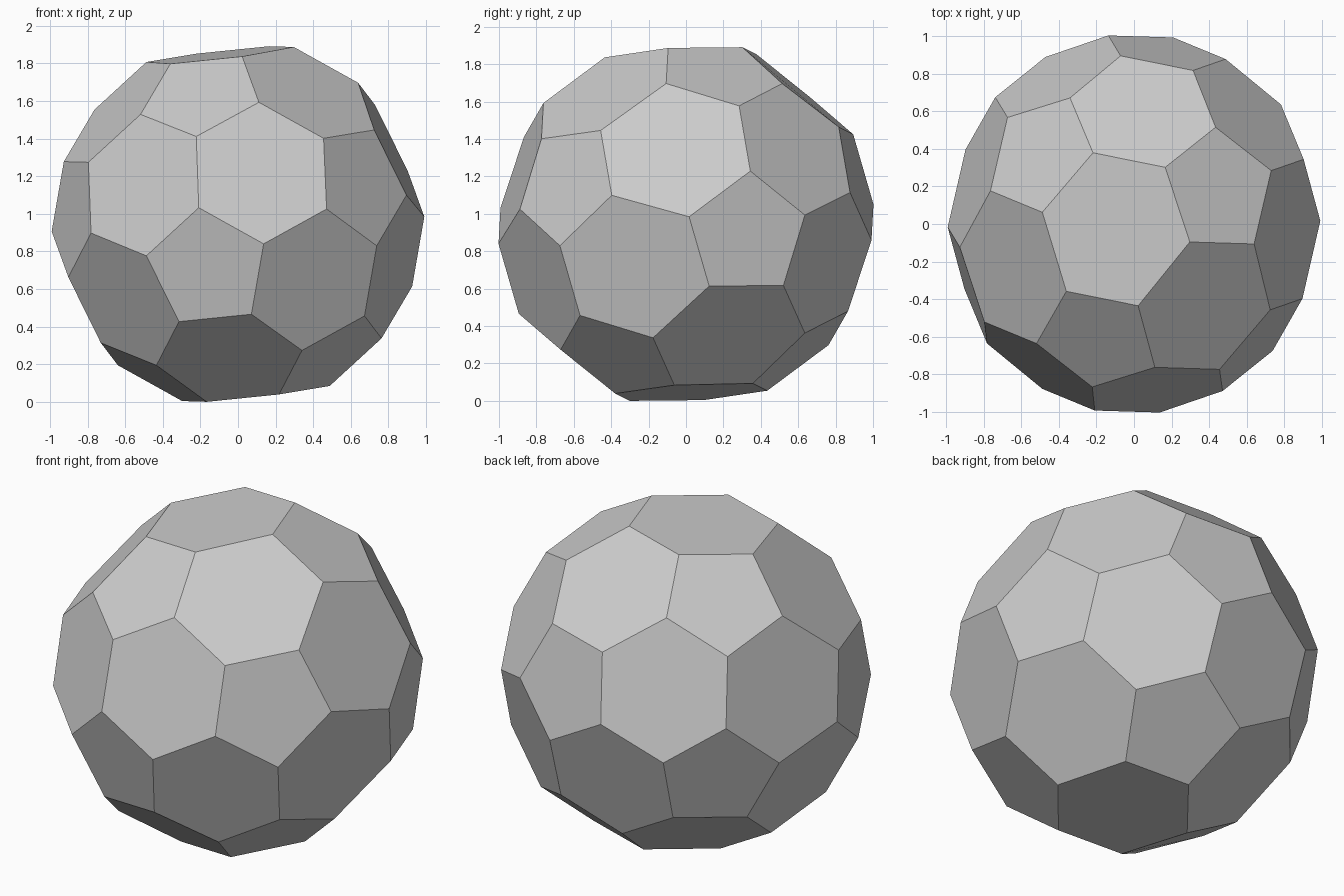
import bpy
import bmesh
from math import cos, sin, radians
from mathutils import Vector

cube = bpy.data.objects.get("Cube")
if cube:
    bpy.data.objects.remove(cube, do_unlink=True)

# Single plain material
grey = bpy.data.materials.new("light_grey")
grey.use_nodes = True
colour = (0.6, 0.6, 0.6, 1.0)
grey.diffuse_color = colour
grey.node_tree.nodes["Principled BSDF"].inputs["Base Color"].default_value = colour

# Tilted frame: a pentagon axis, and the direction of one neighbouring pentagon
pole = Vector((-0.167, -0.954, -0.247)).normalized()
side = Vector((1.825, -0.541, 0.809))
side = (side - pole * side.dot(pole)).normalized()
across = pole.cross(side)

# Corner rings of one half: height along the axis, radius, angles around each fifth
rings = [
    (0.96, 0.336, (0,)),
    (0.749, 0.675, (0,)),
    (0.549, 0.843, (-22.5, 22.5)),
    (0.191, 0.973, (-11.6, 11.6)),
]

# Five-fold corners, each repeated at the opposite point of the ball
ball = bmesh.new()
for height, radius, offsets in rings:
    for fifth in range(5):
        for offset in offsets:
            a = radians(72 * fifth + offset)
            corner = pole * height + (side * cos(a) + across * sin(a)) * radius
            ball.verts.new(corner)
            ball.verts.new(-corner)
bmesh.ops.convex_hull(ball, input=ball.verts[:])

# Merge the hull triangles into pentagons and hexagons
bmesh.ops.dissolve_limit(ball, angle_limit=radians(14), verts=ball.verts[:], edges=ball.edges[:])

# Stand it on the ground
lowest = min(v.co.z for v in ball.verts)
bmesh.ops.translate(ball, vec=(0, 0, -lowest), verts=ball.verts[:])
bmesh.ops.recalc_face_normals(ball, faces=ball.faces[:])

mesh = bpy.data.meshes.new("faceted_ball")
ball.to_mesh(mesh)
ball.free()
mesh.materials.append(grey)
obj = bpy.data.objects.new("faceted_ball", mesh)
bpy.context.collection.objects.link(obj)
